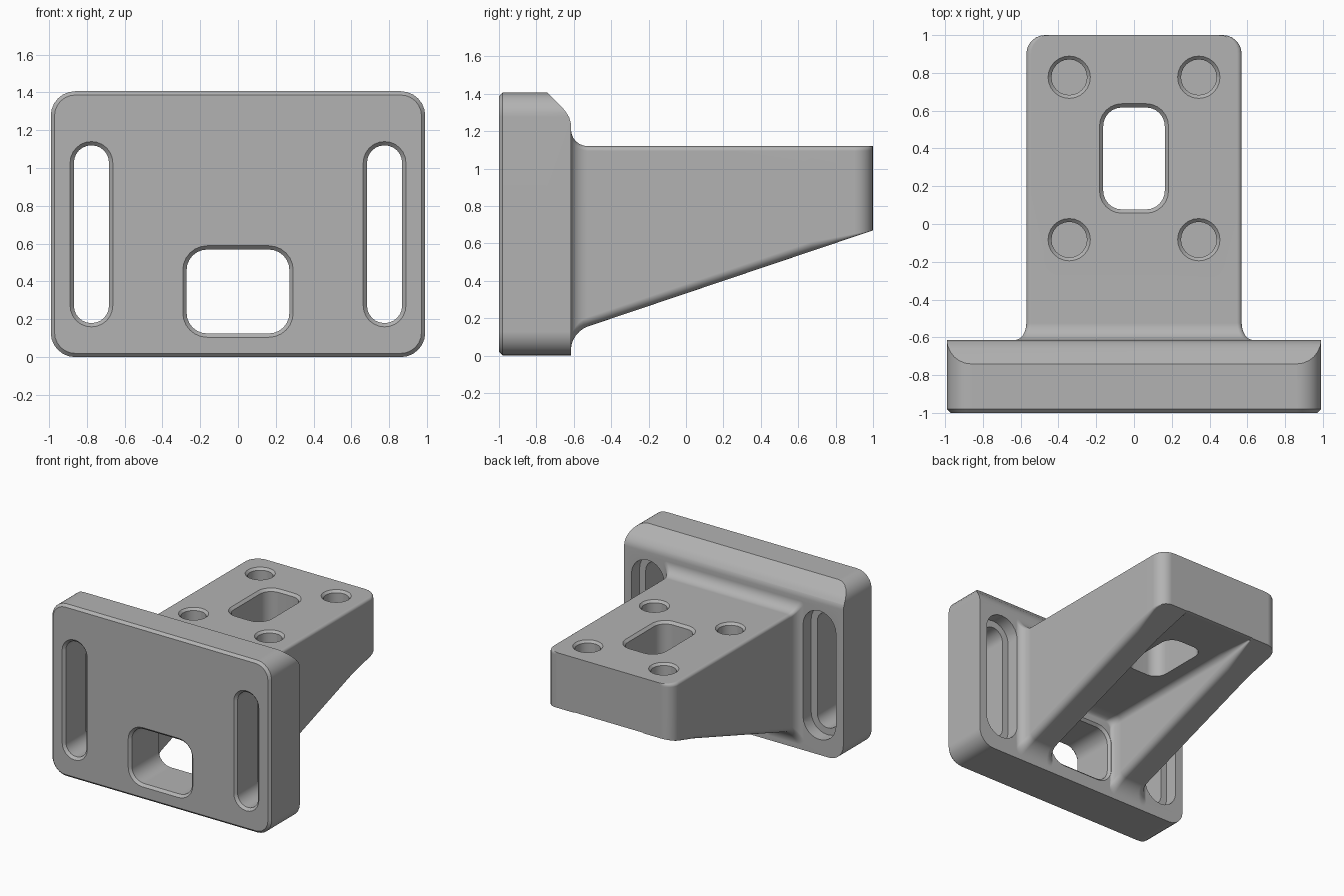
import bpy, bmesh, math

old = bpy.data.objects.get("Cube")
if old:
    bpy.data.objects.remove(old)

grey = bpy.data.materials.new("plain_grey")
grey.use_nodes = True
colour = (0.45, 0.45, 0.45, 1)
grey.diffuse_color = colour
grey.node_tree.nodes["Principled BSDF"].inputs["Base Color"].default_value = colour


def rounded(corners, steps=6):
    """Outline of a right-angled polygon given as (a, b, radius) corners."""
    pts = []
    n = len(corners)
    for i, (a, b, r) in enumerate(corners):
        dirs = []
        for j in (i - 1, (i + 1) % n):
            da, db = corners[j][0] - a, corners[j][1] - b
            length = math.hypot(da, db)
            dirs.append((da / length, db / length))
        (pa, pb), (na, nb) = dirs
        ca, cb = a + r * (pa + na), b + r * (pb + nb)
        for k in range(steps + 1):
            t = math.pi / 2 * k / steps
            c, s = math.cos(t), math.sin(t)
            pts.append((ca - r * (na * c + pa * s), cb - r * (nb * c + pb * s)))
    return pts


def rounded_rect(ca, cb, ha, hb, r):
    return rounded([(ca - ha, cb - hb, r), (ca + ha, cb - hb, r),
                    (ca + ha, cb + hb, r), (ca - ha, cb + hb, r)])


def loft(name, rings):
    """Closed solid through equal-length rings of 3D points."""
    bm = bmesh.new()
    loops = [[bm.verts.new(p) for p in ring] for ring in rings]
    n = len(loops[0])
    for lo, hi in zip(loops, loops[1:]):
        for i in range(n):
            j = (i + 1) % n
            bm.faces.new((lo[i], lo[j], hi[j], hi[i]))
    bm.faces.new(loops[0])
    bm.faces.new(loops[-1])
    bmesh.ops.recalc_face_normals(bm, faces=bm.faces)
    mesh = bpy.data.meshes.new(name)
    bm.to_mesh(mesh)
    bm.free()
    mesh.materials.append(grey)
    obj = bpy.data.objects.new(name, mesh)
    bpy.context.collection.objects.link(obj)
    return obj


def stepped(name, axis, ca, cb, ha, hb, r, levels):
    """Rounded-rectangle solid along an axis; levels are (position, outward offset)."""
    rings = []
    for pos, off in levels:
        outline = rounded_rect(ca, cb, ha + off, hb + off, (r + off) * 0.995)
        rings.append([(a, pos, b) if axis == "y" else (a, b, pos) for a, b in outline])
    return loft(name, rings)


def combine(target, tool, operation):
    mod = target.modifiers.new(operation, "BOOLEAN")
    mod.operation, mod.object, mod.solver = operation, tool, "EXACT"
    bpy.ops.object.select_all(action="DESELECT")
    bpy.context.view_layer.objects.active = target
    target.select_set(True)
    bpy.ops.object.modifier_apply(modifier=mod.name)
    bpy.data.objects.remove(tool)


# Mounting plate with a chamfered front rim
back = -0.615
bracket = stepped("bracket", "y", 0, 0.703, 0.99, 0.703, 0.13,
                  [(-1, -0.02), (-0.98, 0), (back, 0)])

# Sloped shoulder along the top rear edge of the plate
shoulder = [(-0.84, 1.505), (-0.74, 1.405), (-0.66, 1.325), (-0.64, 1.3),
            (-0.625, 1.275), (back, 1.24), (-0.5, 1.24), (-0.5, 1.505)]
combine(bracket, loft("shoulder_cutter", [[(x, y, z) for y, z in shoulder]
                                          for x in (-1.2, 1.2)]), "DIFFERENCE")


# Tapered channel-shaped arm, flaring into the plate
def arm_ring(y):
    fillet, plan = 0.09, 0.1
    t = min(max(y - back, 0), fillet)
    flare = fillet - math.sqrt(fillet ** 2 - (fillet - t) ** 2)
    u = max(y - (1 - plan), 0)
    half = 0.57 - plan + math.sqrt(max(plan ** 2 - u ** 2, 0)) + 0.7 * flare
    slope = 0.67 - 0.337 * (1 - max(y, back))
    low = slope - flare
    roof = max(0.67, slope + 0.004) - 0.4 * flare
    inner = 0.315 - 0.4 * flare
    top = 1.12 + flare
    r = min(0.05, 0.45 * (roof - low))
    right = [(inner, roof, r), (inner, low, r), (half, low, r), (half, top, 0.025)]
    left = [(-a, b, q) for a, b, q in reversed(right)]
    return [(a, y, b) for a, b in rounded(right + left)]


stations = [-0.75] + [back + 0.09 * (1 - math.cos(math.pi / 2 * k / 6)) for k in range(7)]
stations += [0.3, 0.67, 0.8] + [0.9 + 0.1 * math.sin(math.pi / 2 * k / 6) for k in range(7)]
combine(bracket, loft("arm", [arm_ring(y) for y in stations]), "UNION")

# Plate window, chamfered on both faces
combine(bracket, stepped("window_cutter", "y", 0, 0.347, 0.272, 0.222, 0.11,
        [(-1.01, 0.03), (-0.98, 0), (back - 0.02, 0), (back, 0.02), (-0.5, 0.02)]),
        "DIFFERENCE")

# Side slots with a wider recess at the rear
for side in (-1, 1):
    combine(bracket, stepped("slot_cutter", "y", side * 0.775, 0.65, 0.093, 0.47, 0.093,
            [(-1.01, 0.03), (-0.98, 0), (-0.72, 0), (-0.719, 0.055), (-0.55, 0.055)]),
            "DIFFERENCE")

# Opening through the arm roof
combine(bracket, stepped("opening_cutter", "z", 0, 0.347, 0.163, 0.27, 0.1,
        [(0.5, 0), (1.1, 0), (1.13, 0.03)]), "DIFFERENCE")

# Blind bolt holes in the arm top
for x in (-0.343, 0.343):
    for y in (-0.083, 0.777):
        combine(bracket, stepped("bolt_cutter", "z", x, y, 0.094, 0.094, 0.094,
                [(0.85, 0), (1.102, 0), (1.13, 0.028)]), "DIFFERENCE")

# Smooth fillets, crisp edges
bpy.ops.object.shade_smooth_by_angle(angle=math.radians(32))
weighted = bracket.modifiers.new("weighted_normals", "WEIGHTED_NORMAL")
weighted.keep_sharp = True
